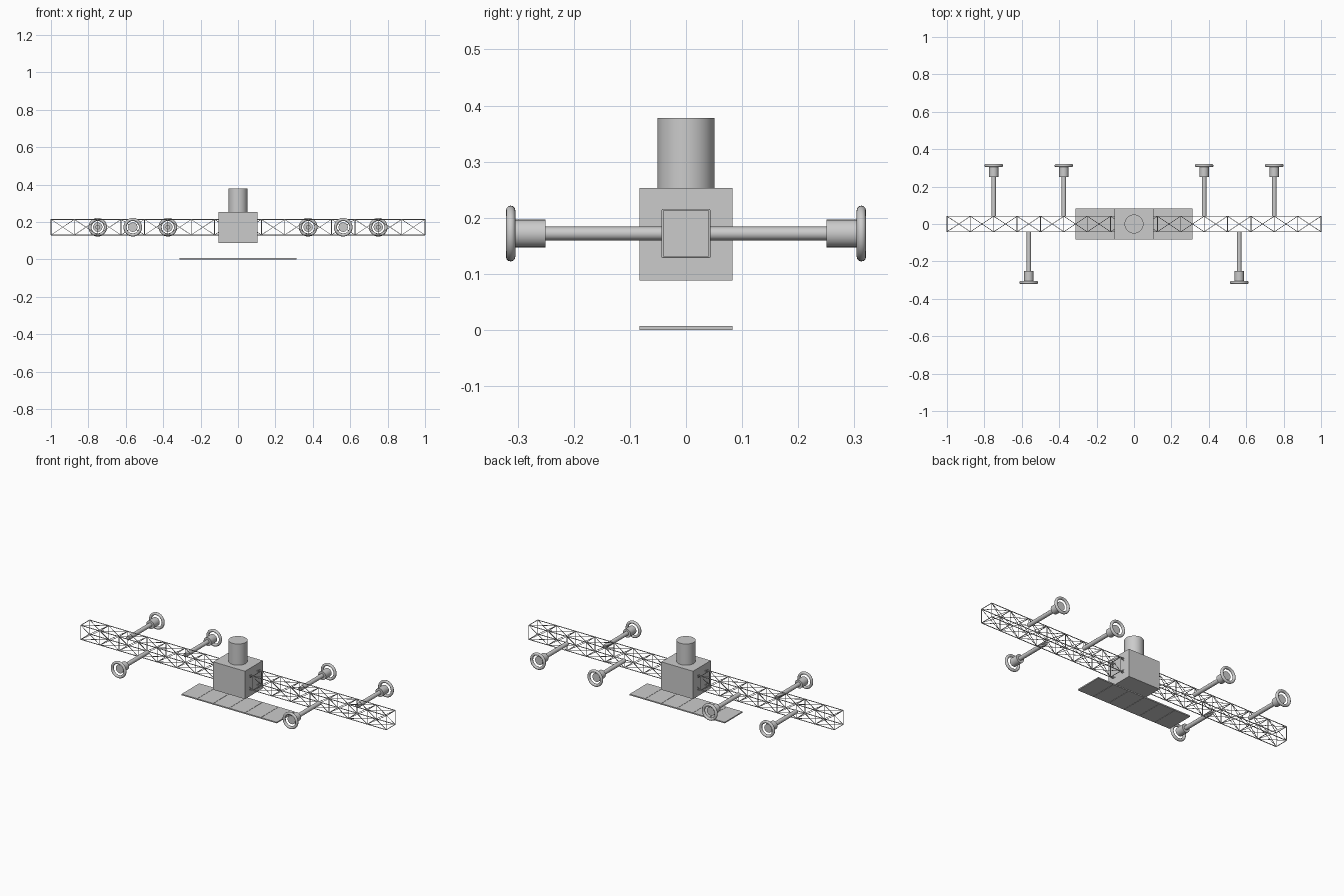
import bpy, math
from mathutils import Vector

if "Cube" in bpy.data.objects:
    bpy.data.objects.remove(bpy.data.objects["Cube"])

ZC = 0.172   # truss axis height
H = 0.0415   # truss half width
BAY = 0.125


def box(name, lo, hi):
    lo, hi = Vector(lo), Vector(hi)
    bpy.ops.mesh.primitive_cube_add(size=1, location=(lo + hi) / 2)
    ob = bpy.context.object
    ob.name = name
    ob.scale = hi - lo
    return ob


def rod(name, a, b, r, sides):
    a, b = Vector(a), Vector(b)
    d = b - a
    bpy.ops.mesh.primitive_cylinder_add(vertices=sides, radius=r, depth=d.length, location=(a + b) / 2)
    ob = bpy.context.object
    ob.name = name
    ob.rotation_mode = 'QUATERNION'
    ob.rotation_quaternion = d.to_track_quat('Z', 'Y')
    if sides > 8:
        bpy.ops.object.shade_smooth_by_angle(angle=math.radians(35))
    return ob


def strut_object(name, segments, r):
    # many thin straight bars as one bevelled curve
    cu = bpy.data.curves.new(name, 'CURVE')
    cu.dimensions = '3D'
    cu.bevel_depth = r
    cu.bevel_resolution = 1
    cu.use_fill_caps = True
    for a, b in segments:
        s = cu.splines.new('POLY')
        s.points.add(1)
        s.points[0].co = (*a, 1)
        s.points[1].co = (*b, 1)
    ob = bpy.data.objects.new(name, cu)
    bpy.context.collection.objects.link(ob)


# lattice truss
corners = [(-H, ZC - H), (H, ZC - H), (H, ZC + H), (-H, ZC + H)]
chords = [((-1, y, z), (1, y, z)) for y, z in corners]
frames, diagonals = [], []
for i in range(17):
    x = -1 + i * BAY
    for k in range(4):
        p, q = corners[k], corners[(k + 1) % 4]
        frames.append(((x, *p), (x, *q)))
        if i < 16:
            diagonals.append(((x, *p), (x + BAY, *q)))
            diagonals.append(((x, *q), (x + BAY, *p)))
strut_object("truss_chords", chords, 0.0022)
strut_object("truss_frames", frames, 0.002)
strut_object("truss_diagonals", diagonals, 0.0015)

# central housing and drum
box("central_housing", (-0.104, -0.083, 0.088), (0.104, 0.083, 0.253))
rod("top_drum", (0, 0, 0.253), (0, 0, 0.378), 0.051, 32)

# panel strip underneath
for i in range(6):
    x = -0.3125 + i * 0.625 / 6
    box("floor_panel", (x + 0.0008, -0.083, 0), (x + 0.625 / 6 - 0.0008, 0.083, 0.007))

# side arms with housing and ring
for x, s in [(-0.75, 1), (-0.375, 1), (0.375, 1), (0.75, 1), (-0.5625, -1), (0.5625, -1)]:
    rod("arm", (x, s * H, ZC), (x, s * 0.25, ZC), 0.0122, 12)
    rod("arm_socket", (x, s * 0.25, ZC), (x, s * 0.304, ZC), 0.025, 20)
    bpy.ops.mesh.primitive_torus_add(major_radius=0.0415, minor_radius=0.0083, major_segments=32, minor_segments=12,
                                     location=(x, s * 0.3125, ZC), rotation=(math.pi / 2, 0, 0))
    bpy.context.object.name = "docking_ring"
    bpy.ops.object.shade_smooth_by_angle(angle=math.radians(40))
